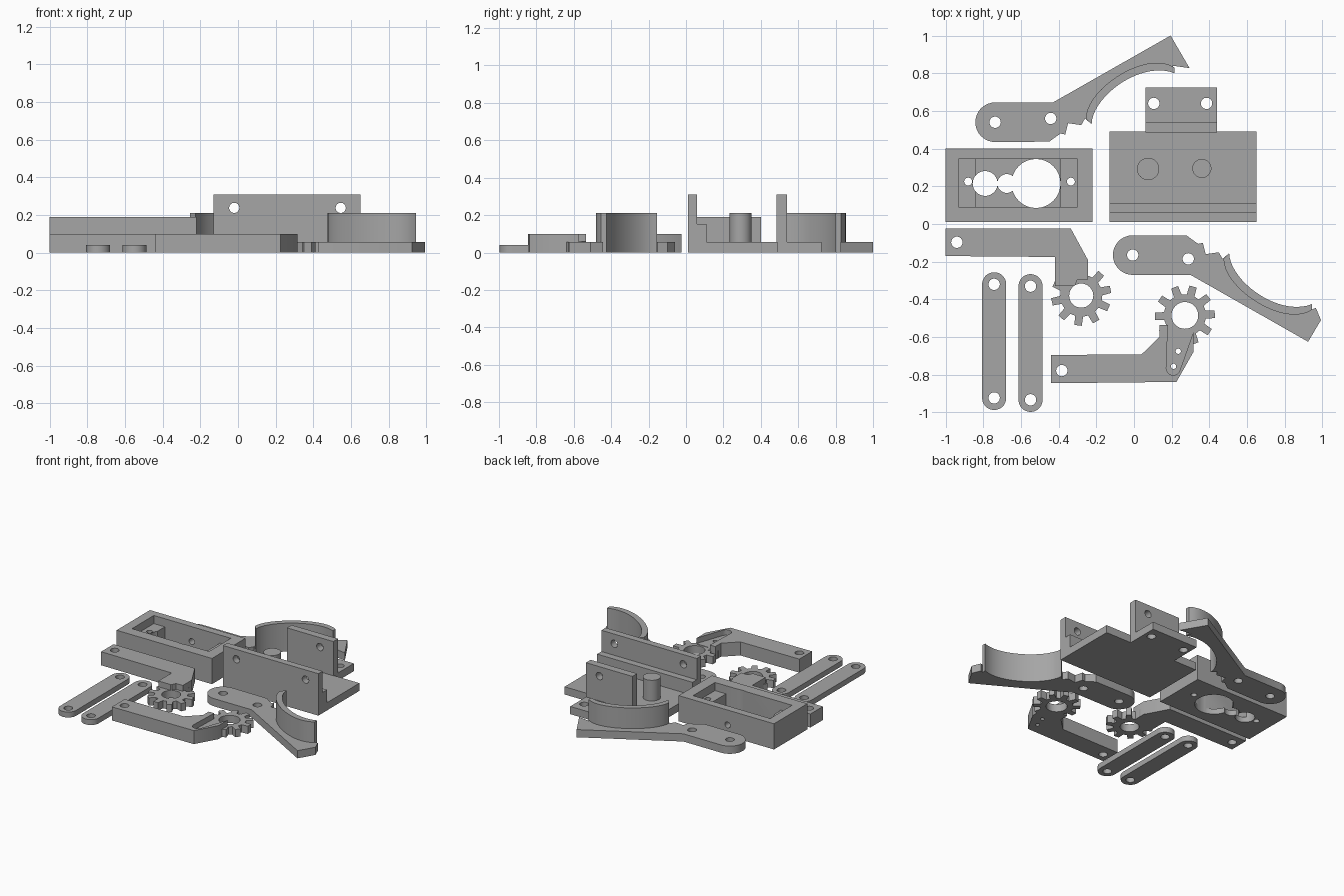
import bpy, bmesh
from math import sin, cos, pi, radians
from mathutils import Vector
from mathutils.geometry import interpolate_bezier

if "Cube" in bpy.data.objects:
    bpy.data.objects.remove(bpy.data.objects["Cube"])

GREY = (0.38, 0.38, 0.38, 1)
mat = bpy.data.materials.new("plain grey plastic")
mat.use_nodes = True
mat.diffuse_color = GREY
mat.node_tree.nodes["Principled BSDF"].inputs["Base Color"].default_value = GREY

AXES = {
    "z": lambda a, b, h: (a, b, h),
    "y": lambda a, b, h: (a, h, b),
    "x": lambda a, b, h: (h, a, b),
}


def arc(cx, cy, r, start=0, end=360, n=32):
    """Points on an arc; a full turn leaves out the repeated end point."""
    steps = n if end - start == 360 else n - 1
    angles = [radians(start + (end - start) * i / steps) for i in range(n)]
    return [(cx + r * cos(t), cy + r * sin(t)) for t in angles]


def rect(x0, x1, y0, y1):
    return [(x0, y0), (x1, y0), (x1, y1), (x0, y1)]


def curve(*points, n=20):
    return [tuple(p) for p in interpolate_bezier(*[Vector(p) for p in points], n)]


def prism(name, outline, low, high, axis="z"):
    """Extrude a closed outline between two heights along an axis."""
    bm = bmesh.new()
    face = bm.faces.new([bm.verts.new(AXES[axis](a, b, low)) for a, b in outline])
    side = bmesh.ops.extrude_face_region(bm, geom=[face])
    move = Vector(AXES[axis](0, 0, high - low))
    bmesh.ops.translate(bm, vec=move, verts=[v for v in side["geom"] if isinstance(v, bmesh.types.BMVert)])
    bmesh.ops.recalc_face_normals(bm, faces=bm.faces)
    mesh = bpy.data.meshes.new(name)
    bm.to_mesh(mesh)
    bm.free()
    mesh.materials.append(mat)
    obj = bpy.data.objects.new(name, mesh)
    bpy.context.collection.objects.link(obj)
    return obj


def cut(obj, outline, low=-0.1, high=0.5, axis="z"):
    """Subtract a prism from the object."""
    tool = prism("cutter", outline, low, high, axis)
    mod = obj.modifiers.new("cut", "BOOLEAN")
    mod.operation, mod.solver, mod.object = "DIFFERENCE", "EXACT", tool
    graph = bpy.context.evaluated_depsgraph_get()
    mesh = bpy.data.meshes.new_from_object(obj.evaluated_get(graph))
    obj.modifiers.clear()
    obj.data = mesh
    bpy.data.objects.remove(tool)


def drill(obj, radius, *centres):
    for x, y in centres:
        cut(obj, arc(x, y, radius))


# Gripper jaws: a flat arm with a curved upright wall
def jaw(name, tip, place):
    inner = curve((-0.225, 0.53), (-0.22, 0.68), (0.04, 0.87), (0.215, 0.80))
    outer = curve((0.215, 0.83), (0.07, 0.93), (-0.255, 0.72), (-0.255, 0.56))
    teeth = [(-0.45, 0.437), (-0.39, 0.48), (-0.365, 0.475), (-0.35, 0.535), (-0.28, 0.525), (-0.26, 0.56)]
    outline = arc(-0.737, 0.54, 0.105, 90, 270, 20) + teeth + inner + tip + [(0.194, 1.0), (-0.43, 0.645)]
    arm = prism(name + "_arm", [place(*p) for p in outline], 0, 0.057)
    drill(arm, 0.03, place(-0.737, 0.54), place(-0.442, 0.56))
    prism(name + "_wall", [place(*p) for p in inner + outer], 0, 0.21)


jaw("rear_jaw", [(0.205, 0.84), (0.295, 0.827)], lambda x, y: (x, y))
jaw("front_jaw", [(0.21, 0.83), (0.235, 0.82), (0.262, 0.885)], lambda x, y: (x + 0.73, 0.375 - y))

# Motor housing with a stepped pocket and a keyhole floor
housing = prism("motor_housing", rect(-1, -0.22, 0.01, 0.4), 0, 0.19)
cut(housing, rect(-0.93, -0.3, 0.09, 0.345), 0.13)
cut(housing, rect(-0.84, -0.39, 0.09, 0.345), 0.04)
drill(housing, 0.13, (-0.52, 0.215))
drill(housing, 0.05, (-0.675, 0.215))
drill(housing, 0.066, (-0.79, 0.215))
drill(housing, 0.021, (-0.88, 0.225), (-0.335, 0.225))
cut(housing, arc(-0.62, 0.08, 0.022), 0.3, 0.5, "y")

# Mounting bracket: stepped front plate, base, rear plate, tab and peg
profile = [(0.01, 0), (0.49, 0), (0.49, 0.057), (0.11, 0.057), (0.11, 0.153),
           (0.06, 0.153), (0.06, 0.31), (0.01, 0.31)]
bracket = prism("bracket_base", profile, -0.13, 0.65, "x")
for x in (-0.02, 0.545):
    cut(bracket, arc(x, 0.238, 0.027), -0.1, 0.2, "y")
cut(bracket, arc(0.36, 0.295, 0.048), 0.03)
rear_plate = prism("bracket_rear_plate", rect(0.06, 0.44, 0, 0.31), 0.485, 0.54, "y")
cut(rear_plate, arc(0.33, 0.24, 0.027), 0.4, 0.6, "y")
tab = prism("bracket_tab", rect(0.06, 0.44, 0.49, 0.724), 0, 0.057)
drill(tab, 0.03, (0.105, 0.64), (0.385, 0.64))
prism("bracket_peg", arc(0.075, 0.292, 0.059), 0.02, 0.21)


# Gears: ten tapered teeth around a bored disc
def gear(name, cx, cy, bore, phase):
    outline = []
    for k in range(10):
        mid = phase + 36 * k
        for offset, r in ((-11, 0.112), (-7, 0.16), (7, 0.16), (11, 0.112)):
            t = radians(mid + offset)
            outline.append((cx + r * cos(t), cy + r * sin(t)))
    drill(prism(name, outline, 0, 0.057), bore, (cx, cy))


gear("left_gear", -0.28, -0.38, 0.064, 12)
gear("right_gear", 0.27, -0.485, 0.071, 2)

# Geared cranks
crank = prism("left_crank", [(-1, -0.025), (-0.335, -0.025), (-0.245, -0.19), (-0.245, -0.295), (-0.3, -0.295),
                             (-0.315, -0.33), (-0.42, -0.33), (-0.42, -0.175), (-1, -0.17)], 0, 0.1)
drill(crank, 0.03, (-0.94, -0.097))
drill(crank, 0.064, (-0.28, -0.38))

crank = prism("right_crank", [(-0.44, -0.695), (0.04, -0.692), (0.135, -0.6), (0.135, -0.535), (0.195, -0.535),
                              (0.22, -0.57), (0.315, -0.57), (0.315, -0.68), (0.225, -0.838), (-0.44, -0.845)],
              0, 0.1)
drill(crank, 0.03, (-0.383, -0.778))
drill(crank, 0.071, (0.27, -0.485))
# Tapered recess for the motor horn
cut(crank, arc(0.208, -0.765, 0.037, 180, 340, 14) + [(0.32, -0.56), (0.18, -0.53)], 0.06)
drill(crank, 0.014, (0.235, -0.675), (0.21, -0.755))

# Plain links with round ends
for name, x, top in (("left_link", -0.742, -0.32), ("right_link", -0.549, -0.33)):
    bottom = top - 0.603
    link = prism(name, arc(x, top, 0.064, 0, 180, 20) + arc(x, bottom, 0.064, 180, 360, 20), 0, 0.04)
    drill(link, 0.03, (x, top), (x, bottom))

# Smooth the round surfaces and keep the edges sharp
for obj in bpy.context.scene.objects:
    obj.select_set(obj.type == "MESH")
    if obj.type == "MESH":
        bpy.context.view_layer.objects.active = obj
bpy.ops.object.shade_smooth_by_angle(angle=radians(30))
